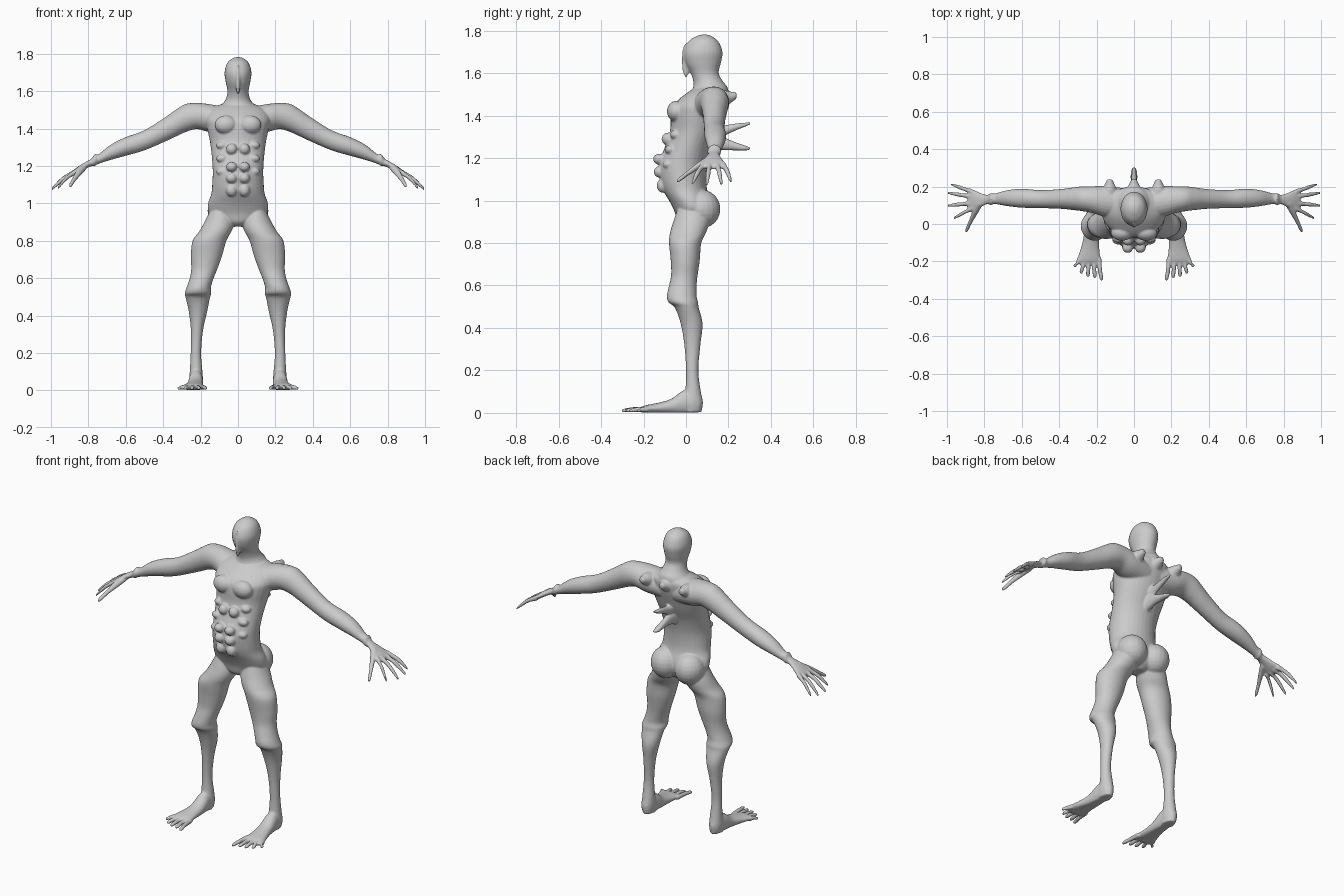
import bpy, bmesh
from math import sin, cos, pi
from mathutils import Vector, Matrix

bm = bmesh.new()
AXES = {'X': (Vector((0, 1, 0)), Vector((0, 0, 1))),
        'Y': (Vector((1, 0, 0)), Vector((0, 0, 1))),
        'Z': (Vector((1, 0, 0)), Vector((0, 1, 0)))}


def refine(rows, steps=4):
    """Catmull-Rom interpolation of the section rows."""
    out = []
    for i in range(len(rows) - 1):
        p0, p1, p2, p3 = (rows[max(0, min(len(rows) - 1, i + k))] for k in (-1, 0, 1, 2))
        for s in range(steps):
            t = s / steps
            out.append([0.5 * (2 * b + (c - a) * t + (2 * a - 5 * b + 4 * c - d) * t * t
                               + (3 * b - a - 3 * c + d) * t ** 3)
                        for a, b, c, d in zip(p0, p1, p2, p3)])
    return out + [list(rows[-1])]


def loft(rows, axis, mirror=False, sides=24):
    """Closed tube through elliptical sections (x, y, z, radius_u, radius_v)."""
    u, v = AXES[axis]
    for sx in ((1, -1) if mirror else (1,)):
        rings = []
        for x, y, z, a, b in refine(rows):
            ring = []
            for k in range(sides):
                t = 2 * pi * k / sides
                p = Vector((x, y, z)) + u * max(a, .003) * cos(t) + v * max(b, .003) * sin(t)
                ring.append(bm.verts.new((p.x * sx, p.y, max(p.z, .002))))
            rings.append(ring)
        faces = [bm.faces.new(rings[0]), bm.faces.new(rings[-1][::-1])]
        for r, q in zip(rings, rings[1:]):
            for k in range(sides):
                n = (k + 1) % sides
                faces.append(bm.faces.new((r[k], q[k], q[n], r[n])))
        bmesh.ops.recalc_face_normals(bm, faces=faces)


def upright(rows, mirror=False):
    """Loft from (z, x_min, x_max, y_front, y_back) read off the outline."""
    loft([((l + r) / 2, (f + k) / 2, z, (r - l) / 2, (k - f) / 2)
          for z, l, r, f, k in rows], 'Z', mirror, 32)


def blob(loc, size, mirror=True):
    for sx in ((1, -1) if mirror else (1,)):
        m = Matrix.Translation((loc[0] * sx, loc[1], loc[2])) @ Matrix.Diagonal((*size, 1))
        bmesh.ops.create_uvsphere(bm, u_segments=20, v_segments=12, radius=1, matrix=m)


# torso
upright([(z, -w, w, f, b) for z, f, b, w in (
    (.875, -.01, .07, .03), (.90, -.04, .10, .09), (.95, -.055, .12, .155),
    (1.0, -.08, .115, .16), (1.05, -.11, .10, .143), (1.1, -.125, .095, .138),
    (1.17, -.13, .10, .135), (1.25, -.10, .12, .14), (1.33, -.075, .155, .15),
    (1.4, -.072, .18, .165), (1.45, -.06, .195, .172), (1.5, -.005, .20, .15),
    (1.53, .04, .185, .09))])

# neck and head
loft([(0, .11, 1.48, .13, .09), (0, .115, 1.53, .085, .082), (0, .105, 1.56, .064, .07),
      (0, .088, 1.60, .057, .066), (0, .08, 1.65, .066, .085), (0, .08, 1.70, .072, .092),
      (0, .082, 1.75, .058, .07), (0, .085, 1.775, .03, .034), (0, .085, 1.782, .008, .008)], 'Z')
blob((0, 0, 1.66), (.012, .02, .08), False)

# chest, belly and seat muscles
blob((.065, -.045, 1.42), (.06, .045, .05))
for z, y, h in ((1.29, -.085, .03), (1.195, -.125, .026), (1.135, -.122, .028), (1.07, -.108, .034)):
    blob((.034, y, z), (.03, .03, h))
for z, y in ((1.31, -.05), (1.24, -.075), (1.17, -.085)):
    blob((.085, y, z), (.032, .025, .022))
blob((.078, .075, .96), (.085, .087, .09))

# legs
upright([(.96, .04, .15, -.04, .10), (.90, .02, .18, -.06, .11), (.85, .035, .207, -.075, .095),
         (.80, .062, .243, -.08, .072), (.72, .085, .252, -.072, .065),
         (.65, .11, .25, -.07, .055), (.60, .13, .258, -.08, .05), (.55, .145, .275, -.09, .05),
         (.52, .143, .285, -.082, .057), (.495, .15, .28, -.052, .06),
         (.42, .165, .263, -.025, .078), (.32, .187, .252, -.008, .068),
         (.20, .197, .253, 0, .058), (.10, .19, .258, -.005, .07),
         (.05, .187, .262, -.03, .08), (.005, .192, .255, -.03, .073)], True)

# feet and toes
loft([(.225, .06, .04, .03, .04), (.225, 0, .05, .038, .06), (.228, -.07, .03, .042, .036),
      (.235, -.13, .022, .05, .026), (.242, -.19, .018, .062, .018),
      (.245, -.215, .014, .054, .011)], 'Y', True)
for x0, x1, tip in ((.188, .175, -.302), (.216, .21, -.29), (.242, .246, -.284),
                    (.266, .281, -.266), (.29, .314, -.232)):
    loft([(x0, -.18, .016, .014, .014), ((x0 + x1) / 2, (tip - .19) / 2, .016, .011, .012),
          (x1, tip + .015, .012, .011, .01), (x1, tip, .01, .006, .006)], 'Y', True, 12)

# arms with cuffed wrists and palms
loft([(.04, .11, 1.44, .08, .07), (.15, .12, 1.455, .083, .075), (.22, .13, 1.467, .072, .07),
      (.28, .135, 1.456, .066, .075), (.33, .135, 1.43, .06, .072), (.39, .134, 1.395, .053, .065),
      (.50, .133, 1.337, .048, .054), (.60, .138, 1.304, .051, .05), (.68, .138, 1.273, .042, .041),
      (.745, .135, 1.237, .028, .026), (.765, .133, 1.232, .033, .032),
      (.785, .131, 1.218, .025, .02), (.82, .128, 1.20, .038, .018),
      (.86, .128, 1.176, .055, .017), (.89, .13, 1.158, .05, .011)], 'X', True)

# fingers and thumbs
for y0, tx, ty, tz in ((.172, .978, .212, 1.088), (.145, .998, .167, 1.075),
                       (.112, .998, .098, 1.073), (.085, .966, .03, 1.078)):
    r = [(.865 + (tx - .865) * t, y0 + (ty - y0) * t, 1.17 + (tz - 1.17) * t + .012 * sin(pi * t), a, a * 1.2)
         for t, a in ((0, .015), (.35, .011), (.6, .0115), (.9, .008), (1, .005))]
    loft(r, 'X', True, 12)
loft([(.825, .11, 1.195, .02, .02), (.85, .06, 1.165, .017, .018), (.875, .01, 1.13, .012, .014),
      (.893, -.03, 1.10, .01, .012), (.898, -.045, 1.092, .006, .006)], 'Y', True, 12)

# back growths: shoulder knobs and two long spines
for x in (-.13, 0, .13):
    loft([(x, .13, 1.47, .045, .045), (x, .185, 1.48, .038, .038), (x, .215, 1.487, .025, .025),
          (x, .238, 1.495, .015, .015)], 'Y')
loft([(0, .11, 1.32, .03, .04), (0, .18, 1.33, .018, .025), (0, .24, 1.348, .015, .016),
      (0, .302, 1.363, .01, .006)], 'Y')
loft([(0, .09, 1.27, .035, .055), (0, .16, 1.27, .022, .035), (0, .22, 1.258, .018, .022),
      (0, .27, 1.248, .018, .014), (0, .302, 1.245, .01, .006)], 'Y')

# fuse everything into one smooth skin
mesh = bpy.data.meshes.new("body")
bm.to_mesh(mesh)
bm.free()
body = bpy.data.objects.new("body", mesh)
bpy.context.collection.objects.link(body)
rm = body.modifiers.new("fuse", 'REMESH')
rm.mode = 'VOXEL'
rm.voxel_size = .0052
rm.use_smooth_shade = True
sm = body.modifiers.new("soften", 'SMOOTH')
sm.factor = .5
sm.iterations = 5
